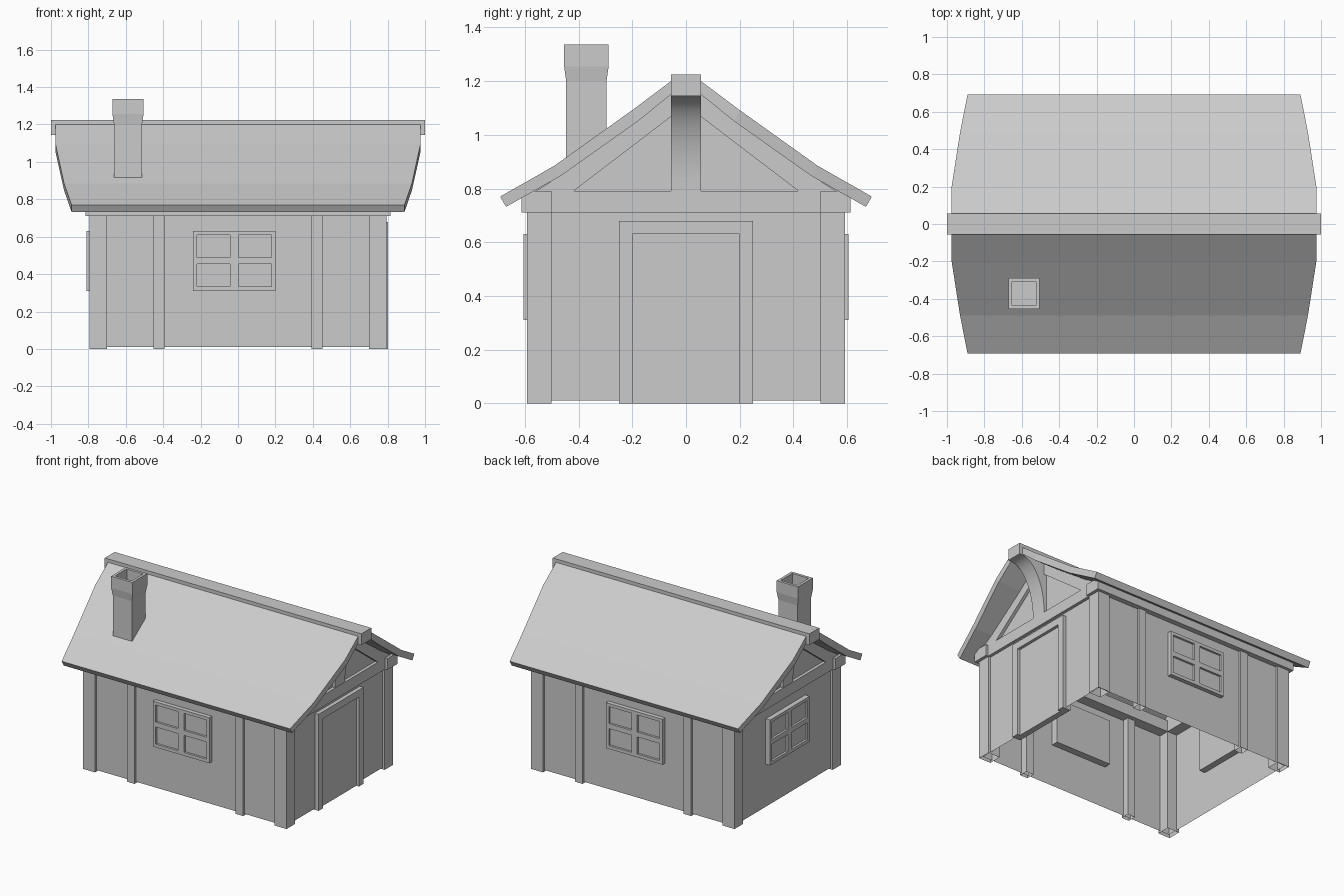
import bpy, bmesh, math

if "Cube" in bpy.data.objects:
    bpy.data.objects.remove(bpy.data.objects["Cube"])

grey = bpy.data.materials.new("plain grey")
grey.use_nodes = True
grey.diffuse_color = (0.6, 0.6, 0.6, 1)
grey.node_tree.nodes["Principled BSDF"].inputs["Base Color"].default_value = (0.6, 0.6, 0.6, 1)


def finish(name, bm, fix=True):
    if fix:
        bmesh.ops.recalc_face_normals(bm, faces=bm.faces)
    mesh = bpy.data.meshes.new(name)
    bm.to_mesh(mesh)
    bm.free()
    mesh.materials.append(grey)
    ob = bpy.data.objects.new(name, mesh)
    bpy.context.collection.objects.link(ob)
    return ob


def add_box(bm, x, y, z, open_bottom=False):
    lo = [bm.verts.new((a, b, z[0])) for a, b in ((x[0], y[0]), (x[1], y[0]), (x[1], y[1]), (x[0], y[1]))]
    hi = [bm.verts.new((v.co.x, v.co.y, z[1])) for v in lo]
    bm.faces.new(hi)
    if not open_bottom:
        bm.faces.new(lo[::-1])
    for i in range(4):
        j = (i + 1) % 4
        bm.faces.new((lo[i], lo[j], hi[j], hi[i]))


def box(name, x, y, z, open_bottom=False):
    bm = bmesh.new()
    add_box(bm, x, y, z, open_bottom)
    return finish(name, bm)


def span(a, b, s):
    """Range a..b mirrored to side s, in rising order."""
    return tuple(sorted((a * s, b * s)))


def prism(name, rows):
    """Solid whose rows are matching outlines, one at each end."""
    bm = bmesh.new()
    a, b = [[bm.verts.new(p) for p in row] for row in rows]
    bm.faces.new(a)
    bm.faces.new(b)
    for i in range(len(a)):
        j = (i + 1) % len(a)
        bm.faces.new((a[i], a[j], b[j], b[i]))
    return finish(name, bm)


# Walls: open shell with gable ends
WX, WY, WZ = 0.775, 0.575, 0.01
outline = [(-WY, WZ), (WY, WZ), (WY, 0.785), (0.46, 0.86), (0.18, 1.06),
           (0, 1.18), (-0.18, 1.06), (-0.46, 0.86), (-WY, 0.785)]
bm = bmesh.new()
ends = [[bm.verts.new((s * WX, y, z)) for y, z in outline] for s in (1, -1)]
bm.faces.new(ends[0])
bm.faces.new(ends[1][::-1])
for i, j in ((1, 2), (8, 0)):
    bm.faces.new((ends[0][i], ends[1][i], ends[1][j], ends[0][j]))
finish("walls", bm, fix=False)

# Posts and long top beams
for sy, side in ((-1, "front"), (1, "back")):
    for sx, end in ((-1, "left_end"), (1, "right_end")):
        box(f"corner_post_{side}_{end}", span(0.70, 0.793, sx), span(0.50, 0.592, sy), (0, 0.72), True)
        box(f"wall_post_{side}_{end}", span(0.393, 0.453, sx), span(0.53, 0.59, sy), (0, 0.72), True)
    box(f"top_beam_{side}", (-0.815, 0.815), span(0.50, 0.612, sy), (0.71, 0.79))

# Windows: backing panel with raised bars
W, Z0, Z1 = 0.22, 0.31, 0.63


def window(name, centre, face, angle):
    bm = bmesh.new()
    add_box(bm, (-W, W), (-face + 0.015, -face + 0.08), (Z0, Z1))
    depth = (-face, -face + 0.02)
    for a, b in ((-W, -0.198), (-0.023, 0.023), (0.198, W)):
        add_box(bm, (a, b), depth, (Z0, Z1))
    for a, b in ((Z0, 0.333), (0.453, 0.488), (0.608, Z1)):
        for c, d in ((-0.198, -0.023), (0.023, 0.198)):
            add_box(bm, (c, d), depth, (a, b))
    ob = finish(name, bm)
    ob.rotation_euler.z = angle
    ob.location = centre


window("window_front", (-0.02, 0, 0), 0.605, 0)
window("window_back", (-0.02, 0, 0), 0.605, math.pi)
window("window_end", (0, 0, 0), 0.81, -math.pi / 2)

# Door
box("door_panel", (0.74, 0.782), (-0.20, 0.20), (0, 0.63))
for s, n in ((-1, "front"), (1, "back")):
    box(f"door_jamb_{n}", (0.74, 0.803), span(0.20, 0.25, s), (0, 0.63))
box("door_lintel", (0.74, 0.803), (-0.25, 0.25), (0.63, 0.68))

# Roof slopes: y, top z, underside y, underside z, half length
ROOF = [(0.04, 1.212, 0.04, 1.163, 0.975), (0.20, 1.092, 0.18, 1.05, 0.975),
        (0.49, 0.885, 0.465, 0.848, 0.93), (0.692, 0.77, 0.67, 0.732, 0.89)]
for sy, side in ((-1, "front"), (1, "back")):
    bm = bmesh.new()
    loops = []
    for y, z, uy, uz, x in ROOF:
        loops.append([bm.verts.new(p) for p in ((-x, sy * y, z), (x, sy * y, z),
                                                (x, sy * uy, uz), (-x, sy * uy, uz))])
    for a, b in zip(loops, loops[1:]):
        for i in range(4):
            j = (i + 1) % 4
            bm.faces.new((a[i], a[j], b[j], b[i]))
    bm.faces.new(loops[0])
    bm.faces.new(loops[-1])
    finish(f"roof_{side}", bm)
box("ridge_beam", (-1, 1), (-0.055, 0.055), (1.145, 1.225))

# Gable trusses: tie beam, bent rafters and curved brace
rafter = [(0.04, 1.165), (0.18, 1.052), (0.465, 0.85), (0.56, 0.79),
          (0.42, 0.79), (0.19, 0.965), (0.04, 1.08)]
STEPS = 12
for sx, end in ((-1, "left_end"), (1, "right_end")):
    box(f"tie_beam_{end}", span(0.70, 0.797, sx), (-0.50, 0.50), (0.71, 0.79))
    for sy, side in ((-1, "front"), (1, "back")):
        prism(f"rafter_{side}_{end}", [[(sx * x, sy * y, z) for y, z in rafter] for x in (0.70, 0.797)])
    arc = [(0.98 - 0.185 * math.cos(t), 0.79 + 0.355 * math.sin(t))
           for t in (math.pi / 2 * i / STEPS for i in range(STEPS + 1))]
    arc += [(0.72, 1.145), (0.72, 0.79)]
    brace = prism(f"curved_brace_{end}", [[(sx * x, y, z) for x, z in arc] for y in (-0.055, 0.055)])
    bpy.ops.object.select_all(action='DESELECT')
    brace.select_set(True)
    bpy.context.view_layer.objects.active = brace
    bpy.ops.object.shade_smooth_by_angle(angle=math.radians(30))

# Chimney: square stack flaring to a hollow top
bm = bmesh.new()
loops = []
for h, z in ((0.075, 0.89), (0.075, 1.20), (0.083, 1.255), (0.083, 1.337), (0.064, 1.337), (0.064, 1.25)):
    loops.append([bm.verts.new((-0.588 + a * h, -0.371 + b * h, z))
                  for a, b in ((-1, -1), (1, -1), (1, 1), (-1, 1))])
for a, b in zip(loops, loops[1:]):
    for i in range(4):
        j = (i + 1) % 4
        bm.faces.new((a[i], a[j], b[j], b[i]))
bm.faces.new(loops[0])
bm.faces.new(loops[-1])
finish("chimney", bm)
